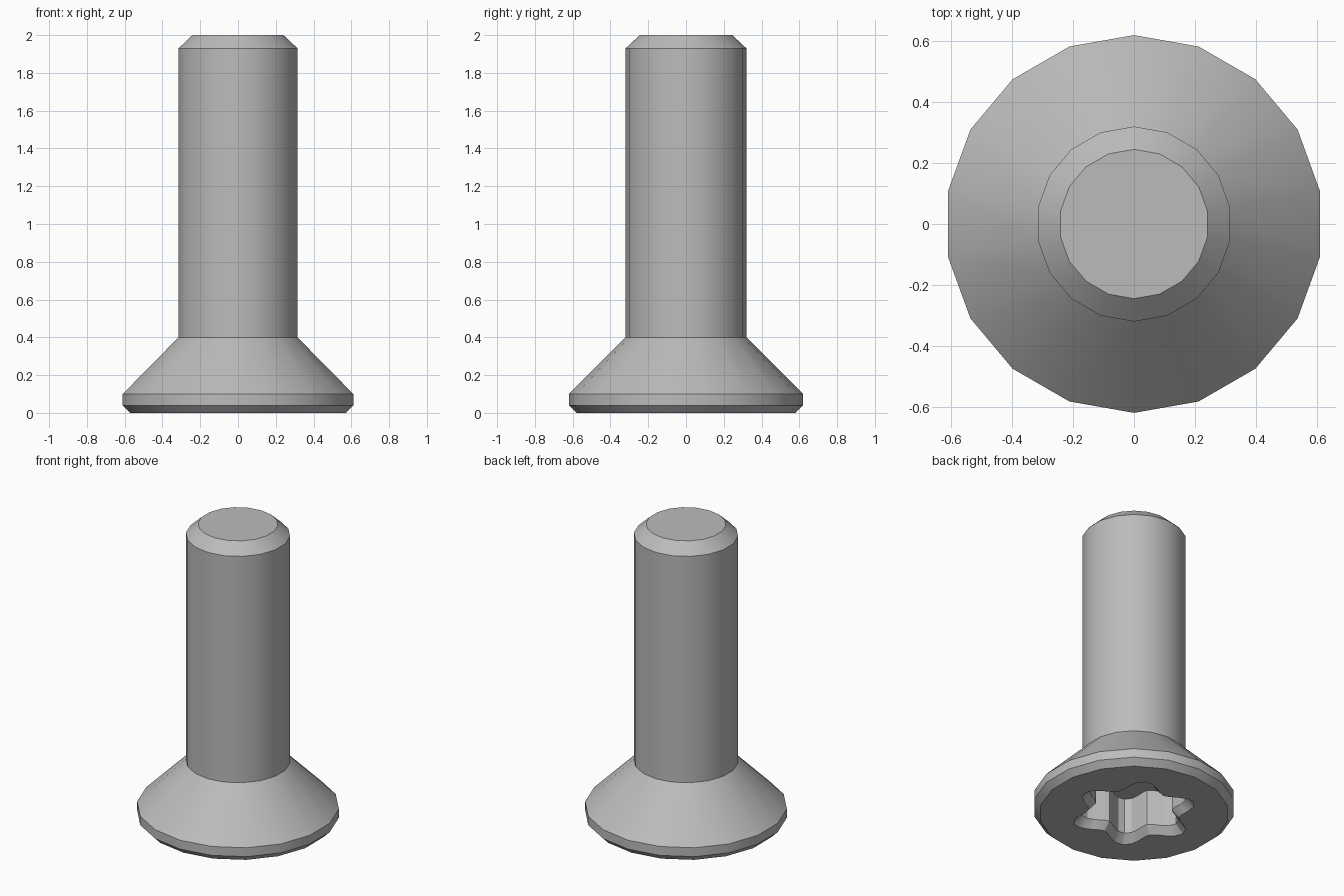
import bpy, bmesh
from math import cos, sin, pi, radians

cube = bpy.data.objects.get("Cube")
if cube:
    bpy.data.objects.remove(cube, do_unlink=True)

# Single metal colour
steel = bpy.data.materials.new("grey_steel")
steel.use_nodes = True
COLOUR = (0.5, 0.5, 0.5, 1)
steel.diffuse_color = COLOUR
steel.node_tree.nodes["Principled BSDF"].inputs["Base Color"].default_value = COLOUR


def round_ring(radius, z, sides=18):
    return [(radius * cos(a), radius * sin(a), z)
            for a in (radians(10) + 2 * pi * i / sides for i in range(sides))]


def lobed_ring(tip, valley, z, sides=48):
    ring = []
    for i in range(sides):
        a = 2 * pi * i / sides
        r = (tip + valley) / 2 + (tip - valley) / 2 * cos(6 * a)
        ring.append((r * cos(a), r * sin(a), z))
    return ring


def loft(name, rings):
    """Closed solid through equal-sized rings, listed bottom to top."""
    bm = bmesh.new()
    loops = [[bm.verts.new(p) for p in ring] for ring in rings]
    for low, high in zip(loops, loops[1:]):
        for i in range(len(low)):
            j = (i + 1) % len(low)
            bm.faces.new((low[i], low[j], high[j], high[i]))
    bm.faces.new(loops[0][::-1])
    bm.faces.new(loops[-1])
    bmesh.ops.recalc_face_normals(bm, faces=bm.faces)
    mesh = bpy.data.meshes.new(name)
    bm.to_mesh(mesh)
    bm.free()
    mesh.materials.append(steel)
    obj = bpy.data.objects.new(name, mesh)
    bpy.context.collection.objects.link(obj)
    return obj


# Countersunk head, shank and chamfered tip
profile = [(0.58, 0), (0.62, 0.04), (0.62, 0.1), (0.32, 0.4), (0.32, 1.93), (0.245, 2)]
screw = loft("countersunk_screw", [round_ring(r, z) for r, z in profile])

# Six-lobed drive recess with a chamfered rim
recess = [(0.445, 0.325, -0.05), (0.335, 0.235, 0.05), (0.335, 0.235, 0.29)]
cutter = loft("drive_recess_cutter", [lobed_ring(*row) for row in recess])
cutter.hide_render = True

cut = screw.modifiers.new("drive_recess", "BOOLEAN")
cut.operation = "DIFFERENCE"
cut.solver = "EXACT"
cut.object = cutter

bpy.ops.object.select_all(action="DESELECT")
screw.select_set(True)
bpy.context.view_layer.objects.active = screw
bpy.ops.object.modifier_apply(modifier=cut.name)
bpy.data.objects.remove(cutter, do_unlink=True)
bpy.ops.object.shade_smooth_by_angle(angle=radians(30))
